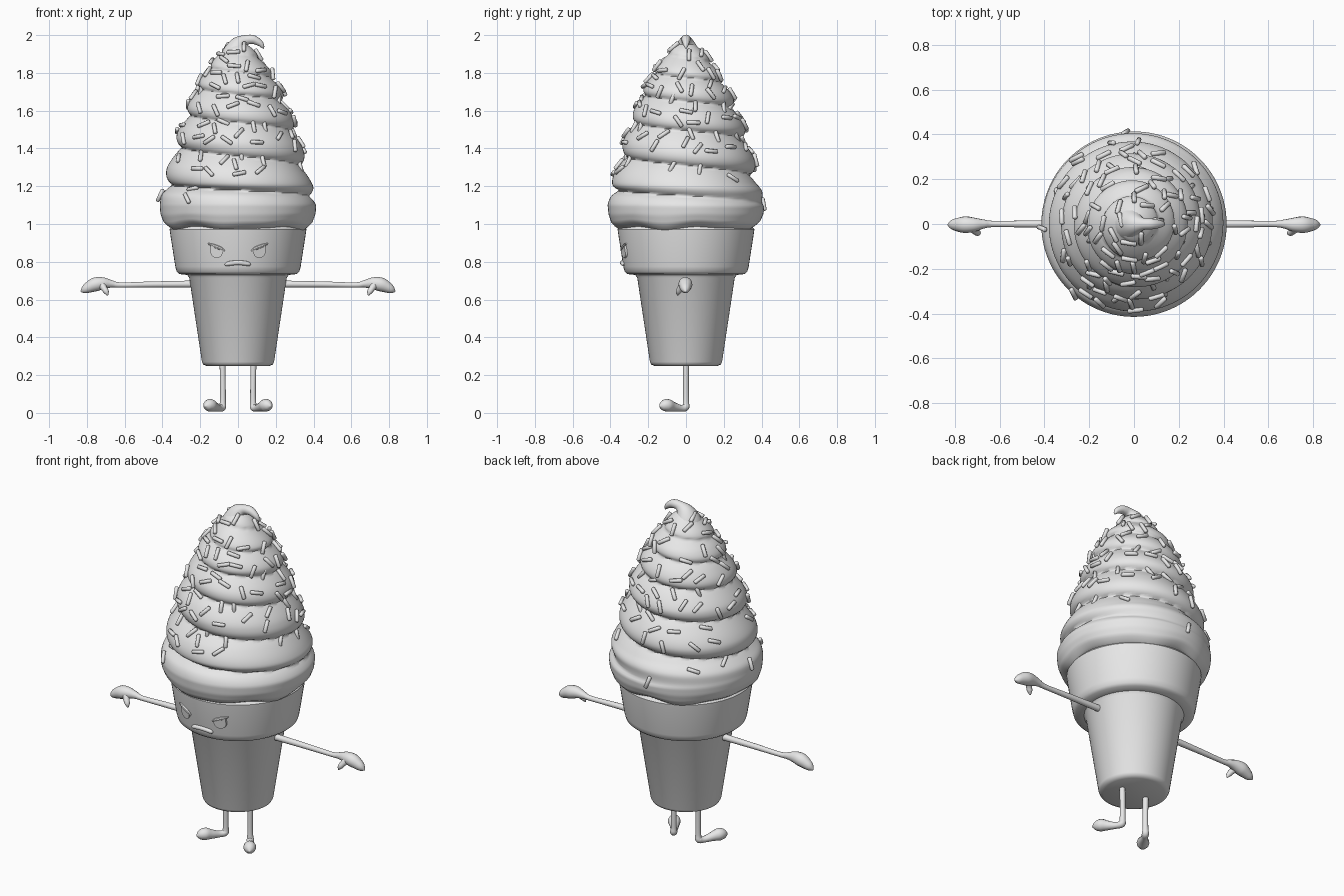
import bpy, bmesh, math, random
from mathutils import Vector, Matrix

cube = bpy.data.objects.get("Cube")
if cube:
    bpy.data.objects.remove(cube, do_unlink=True)

grey = bpy.data.materials.new("plain grey")
grey.use_nodes = True
COLOUR = (0.8, 0.8, 0.8, 1)
grey.diffuse_color = COLOUR
grey.node_tree.nodes["Principled BSDF"].inputs["Base Color"].default_value = COLOUR


def finish(name, bm, angle=40):
    """Turn a bmesh into a smooth shaded object."""
    bmesh.ops.recalc_face_normals(bm, faces=bm.faces)
    mesh = bpy.data.meshes.new(name)
    bm.to_mesh(mesh)
    bm.free()
    mesh.materials.append(grey)
    ob = bpy.data.objects.new(name, mesh)
    bpy.context.collection.objects.link(ob)
    bpy.ops.object.select_all(action='DESELECT')
    ob.select_set(True)
    bpy.context.view_layer.objects.active = ob
    bpy.ops.object.shade_smooth_by_angle(angle=math.radians(angle))


def loft(bm, rings):
    """Skin a list of closed point rings and cap both ends."""
    rows = [[bm.verts.new(p) for p in ring] for ring in rings]
    n = len(rows[0])
    for a, b in zip(rows, rows[1:]):
        for i in range(n):
            j = (i + 1) % n
            bm.faces.new((a[i], a[j], b[j], b[i]))
    bm.faces.new(rows[0][::-1])
    bm.faces.new(rows[-1])


def interp(table, v):
    """Interpolate a table of (key, value) pairs."""
    for (a, p), (b, q) in zip(table, table[1:]):
        if v <= b:
            return p + (q - p) * max(v - a, 0) / (b - a)
    return table[-1][1]


def tube(bm, points, sides=12, steps=5):
    """Rounded tube through (x, y, z, radius) points."""
    pts = [Vector(p) for p in points]
    pts = [pts[0]] + pts + [pts[-1]]
    path = []
    for i in range(1, len(pts) - 2):
        a, b, c, d = pts[i - 1:i + 3]
        for k in range(steps):
            t = k / steps
            path.append(0.5 * (2 * b + (c - a) * t + (2 * a - 5 * b + 4 * c - d) * t * t
                               + (3 * b - a - 3 * c + d) * t ** 3))
    path.append(pts[-1])
    side, rings = None, []
    for i, p in enumerate(path):
        tan = (path[min(i + 1, len(path) - 1)] - path[max(i - 1, 0)]).to_3d().normalized()
        side = tan.orthogonal() if side is None else side - tan * side.dot(tan)
        side.normalize()
        up = tan.cross(side)
        r = max(p[3], 0.002)
        rings.append([p.to_3d() + r * (side * math.cos(w) + up * math.sin(w))
                      for w in (math.tau * k / sides for k in range(sides))])
    loft(bm, rings)


# Cone: a lathed cup with a wide stepped rim
profile = [(0.165, 0.247), (0.184, 0.256), (0.191, 0.27), (0.258, 0.715), (0.268, 0.73),
           (0.31, 0.735), (0.325, 0.748), (0.332, 0.775), (0.36, 0.955), (0.362, 0.972),
           (0.355, 0.98), (0.34, 1.0)]
bm = bmesh.new()
loft(bm, [[(r * math.cos(a), r * math.sin(a), z)
           for a in (math.tau * k / 64 for k in range(64))] for r, z in profile])
finish("cone", bm)

# Swirled cream: an envelope pinched along a descending helix
envelope = [(0.975, .35), (0.99, .375), (1.01, .395), (1.05, .41), (1.1, .415), (1.15, .408),
            (1.2, .398), (1.3, .376), (1.4, .343), (1.5, .317), (1.6, .277), (1.7, .237),
            (1.8, .183), (1.88, .12), (1.93, .075), (1.96, .035)]
turns = [(1.06, 0), (1.15, .5), (1.21, 1), (1.31, 1.5), (1.41, 2), (1.58, 3), (1.72, 4),
         (1.83, 5), (1.93, 6)]


def cream(a, z):
    """Point on the cream at angle a and height z."""
    f = (interp(turns, z) + (a + math.pi) / math.tau) % 1
    bulge = math.sin(math.pi * f ** 0.75) ** 0.85
    fade = min(max((z - 1.09) / 0.09, 0), 1)
    r = interp(envelope, z) * (1 - 0.14 * fade * (1 - bulge))
    low = max(0, 1 - (z - 0.975) / 0.1)
    z += low * 0.009 * (math.sin(5 * a) + 0.6 * math.sin(8 * a + 1))
    return Vector((r * math.cos(a), r * math.sin(a), z))


bm = bmesh.new()
loft(bm, [[cream(math.tau * k / 96, 0.975 + 0.985 * j / 110) for k in range(96)]
          for j in range(111)])
finish("swirled_cream", bm, 75)

# Curl at the tip
bm = bmesh.new()
tube(bm, [(-.01, 0, 1.85, .1), (-.005, 0, 1.91, .075), (0.01, 0, 1.95, .05),
          (0.04, 0, 1.973, .028), (0.08, 0, 1.976, .024), (0.115, 0, 1.958, .017),
          (0.13, 0, 1.94, .01), (0.135, 0, 1.928, .002)], 20)
finish("cream_tip", bm, 75)

# Sprinkles: small rods lying on the upward parts of the cream
random.seed(7)
bm = bmesh.new()
spots = []
while len(spots) < 120:
    z = random.uniform(1.1, 1.94)
    a = random.uniform(0, math.tau)
    density = 0.1 if z < 1.26 else 0.4 if z < 1.38 else 1
    p = cream(a, z)
    du = cream(a + 0.06, z) - cream(a - 0.06, z)
    dv = cream(a, z + 0.025) - cream(a, z - 0.025)
    normal = du.cross(dv).normalized()
    if (random.random() > density * (0.3 + 2 * p.xy.length) or normal.z < 0.05
            or any((p - q).length < 0.06 for q in spots)):
        continue
    spots.append(p)
    along = Matrix.Rotation(random.uniform(0, math.pi), 3, normal) @ du.normalized()
    c = p + normal * 0.006
    tube(bm, [(*(c + along * s), r) for s, r in
              ((-.036, .006), (-.032, .011), (.032, .011), (.036, .006))], 8, 1)
finish("sprinkles", bm, 50)


def on_rim(x, z, out):
    """Point in front of the rim at x, z."""
    r = 0.332 + (z - 0.775) * 0.156 + out
    return (x, -math.sqrt(r * r - x * x), z)


# Face: eyes with slanted lids, and a frowning mouth
for s, side in ((1, "left"), (-1, "right")):
    bm = bmesh.new()
    outline = [(0.08, 0.868), (0.146, 0.893)]
    outline += [(0.113 + 0.033 * math.cos(w), 0.855 - 0.035 * math.sin(w))
                for w in (math.pi * k / 10 for k in range(11))]
    loft(bm, [[on_rim(s * x, z, o) for x, z in outline] for o in (-0.01, 0.009)])
    finish(side + "_eye", bm)
    bm = bmesh.new()
    tube(bm, [(*on_rim(s * x, z, 0.003), r) for x, z, r in
              ((.07, .855, .004), (.09, .869, .009), (.13, .885, .009), (.158, .896, .004))], 8)
    finish(side + "_eyelid", bm)

bm = bmesh.new()
tube(bm, [(*on_rim(x, z, 0.003), r) for x, z, r in
          ((-.068, .782, .006), (-.05, .79, .012), (0, .795, .012), (.05, .79, .012),
           (.064, .782, .006))], 10)
finish("mouth", bm)

# Limbs, mirrored left and right
limbs = {
    "arm": [(.22, 0, .682, .019), (.45, 0, .68, .016), (.62, 0, .677, .014), (.67, 0, .683, .02),
            (.715, -.003, .686, .032), (.755, -.003, .68, .037), (.79, -.003, .665, .03),
            (.815, -.003, .651, .02), (.832, -.003, .642, .003)],
    "thumb": [(.725, -.01, .683, .024), (.71, -.03, .66, .017), (.697, -.04, .64, .014),
              (.69, -.044, .622, .003)],
    "leg": [(.082, 0, .28, .016), (.08, 0, .15, .015), (.08, 0, .06, .016), (.083, -.003, .03, .02),
            (.1, -.03, .025, .018), (.125, -.07, .033, .026), (.147, -.1, .04, .034),
            (.164, -.125, .038, .024), (.174, -.14, .036, .003)],
}
for part, path in limbs.items():
    for s, side in ((1, "left"), (-1, "right")):
        bm = bmesh.new()
        tube(bm, [(s * x, y, z, r) for x, y, z, r in path], 14)
        finish(side + "_" + part, bm, 70)
